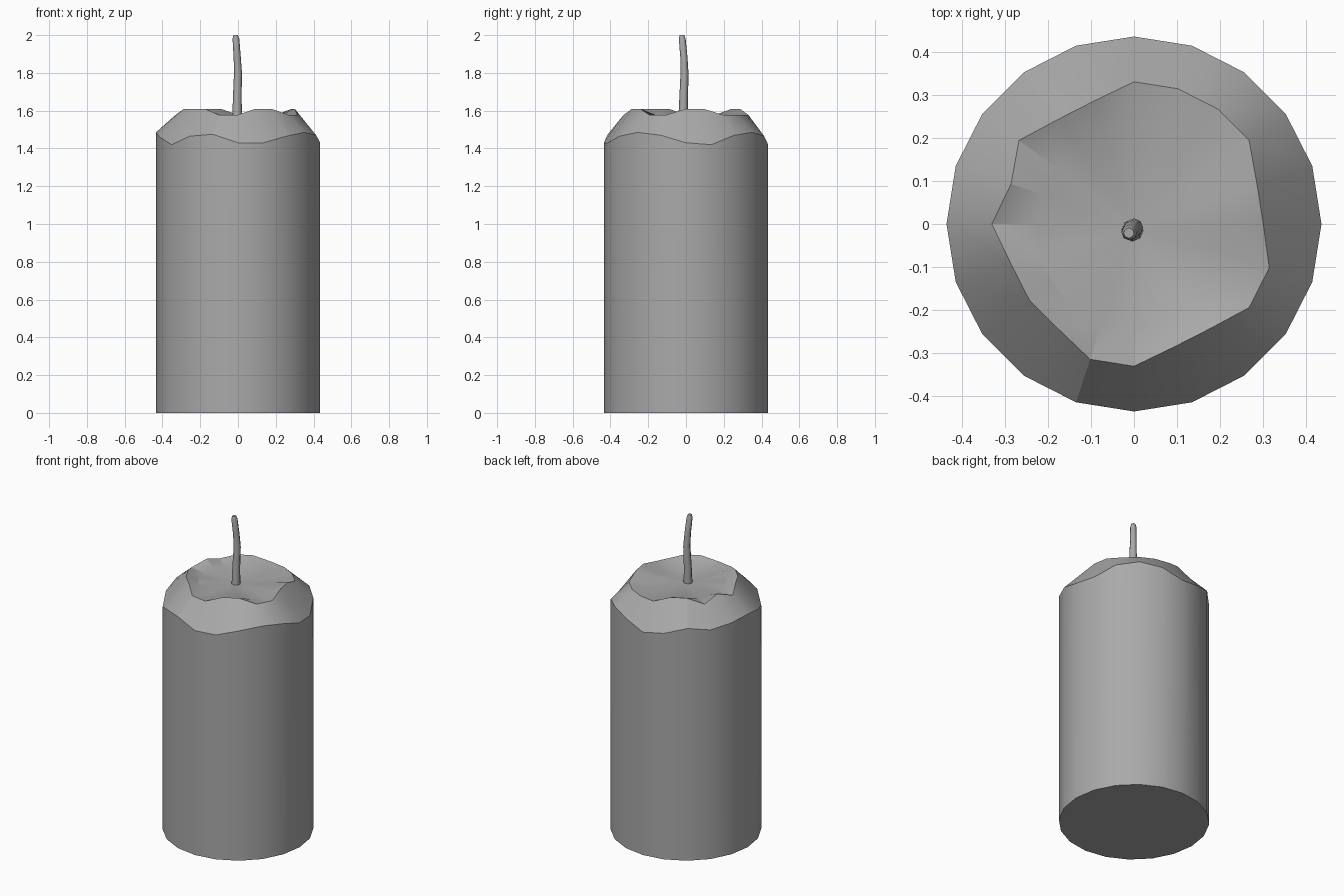
import bpy, bmesh, math

if "Cube" in bpy.data.objects:
    bpy.data.objects.remove(bpy.data.objects["Cube"])


def make_material(name, value):
    mat = bpy.data.materials.new(name)
    mat.use_nodes = True
    color = (value, value, value, 1)
    mat.diffuse_color = color
    mat.node_tree.nodes["Principled BSDF"].inputs["Base Color"].default_value = color
    return mat


grey = make_material("plain grey", 0.4)


def ring(bm, sides, radius, height, center=(0, 0)):
    """Ring of vertices; radius and height are functions of the index."""
    verts = []
    for k in range(sides):
        a = math.tau * k / sides
        verts.append(bm.verts.new((center[0] + radius(k) * math.cos(a),
                                   center[1] + radius(k) * math.sin(a), height(k))))
    return verts


def bridge(bm, low, high):
    n = len(low)
    for k in range(n):
        j = (k + 1) % n
        bm.faces.new((low[k], low[j], high[j], high[k]))


def finish(bm, name, angle):
    bmesh.ops.recalc_face_normals(bm, faces=bm.faces)
    mesh = bpy.data.meshes.new(name)
    bm.to_mesh(mesh)
    bm.free()
    obj = bpy.data.objects.new(name, mesh)
    bpy.context.collection.objects.link(obj)
    mesh.materials.append(grey)
    bpy.ops.object.select_all(action="DESELECT")
    obj.select_set(True)
    bpy.context.view_layer.objects.active = obj
    bpy.ops.object.shade_smooth_by_angle(angle=math.radians(angle))


# Wax body: straight wall, uneven melted shoulder, wavy rim and shallow pool
SIDES = 20
shoulder = [1.43, 1.42, 1.47, 1.485, 1.465, 1.42, 1.44, 1.48, 1.46, 1.475,
            1.485, 1.46, 1.42, 1.465, 1.475, 1.43, 1.43, 1.465, 1.485, 1.47]
high_rim = {0, 1, 6, 7, 9, 11, 12, 13, 16, 17}


def rim_radius(k):
    return 0.3 if k in high_rim else 0.33


def rim_height(k):
    return 1.61 if k in high_rim else 1.578


def pool_radius(k):
    return 0.225 - 0.015 * math.sin(math.tau * k / SIDES)


def pool_height(k):
    return 1.575 if k in high_rim else 1.568


bm = bmesh.new()
base = ring(bm, SIDES, lambda k: 0.435, lambda k: 0)
edge = ring(bm, SIDES, lambda k: 0.435, lambda k: shoulder[k])
rim = ring(bm, SIDES, rim_radius, rim_height)
pool = ring(bm, SIDES, pool_radius, pool_height)
bm.faces.new(base[::-1])
for low, high in ((base, edge), (edge, rim), (rim, pool)):
    bridge(bm, low, high)
middle = bm.verts.new((0, -0.012, 1.568))
for k in range(SIDES):
    bm.faces.new((pool[k], pool[(k + 1) % SIDES], middle))
finish(bm, "wax_body", 20)

# Wick: slightly bent, tapered stem with a blunt tip (x, y, z, radius)
path = [(-0.004, -0.015, 1.55, 0.026), (-0.004, -0.012, 1.67, 0.023),
        (0, -0.008, 1.8, 0.021), (-0.004, -0.011, 1.88, 0.019),
        (-0.011, -0.02, 1.98, 0.018), (-0.012, -0.021, 2.0, 0.012)]
bm = bmesh.new()
rings = [ring(bm, 8, lambda k: r, lambda k: z, (x, y)) for x, y, z, r in path]
for low, high in zip(rings, rings[1:]):
    bridge(bm, low, high)
bm.faces.new(rings[0][::-1])
bm.faces.new(rings[-1])
finish(bm, "wick", 50)
